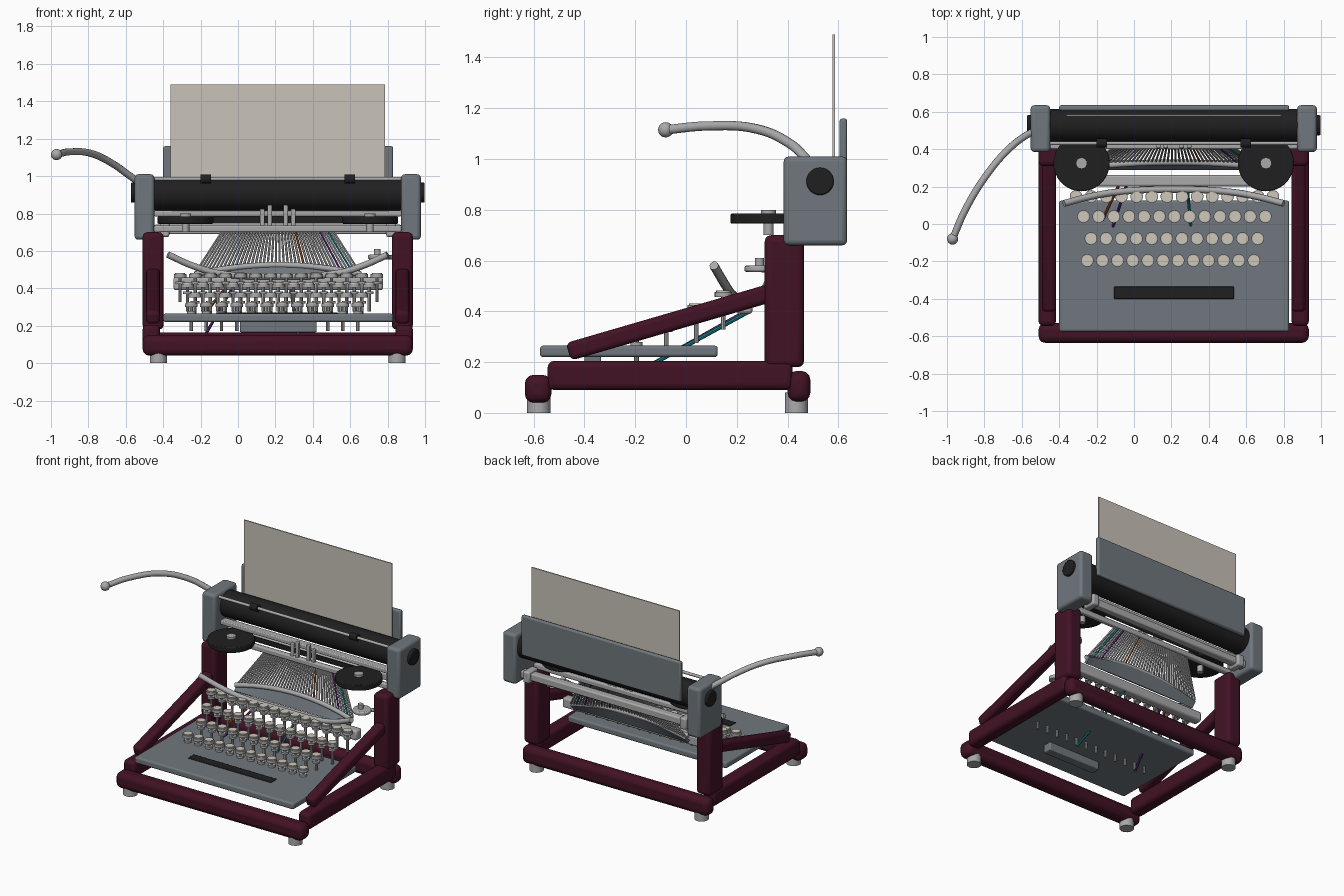
import bpy, math
from mathutils import Vector

if "Cube" in bpy.data.objects:
    bpy.data.objects.remove(bpy.data.objects["Cube"])

CX = 0.2125  # symmetry plane of the machine body


def mat(name, r, g, b):
    m = bpy.data.materials.new(name)
    m.diffuse_color = (r, g, b, 1)
    m.use_nodes = True
    m.node_tree.nodes["Principled BSDF"].inputs["Base Color"].default_value = m.diffuse_color
    return m


MAROON = mat("maroon paint", 0.055, 0.006, 0.018)
SLATE = mat("slate grey", 0.16, 0.185, 0.205)
METAL = mat("light metal", 0.40, 0.40, 0.41)
BLACK = mat("black rubber", 0.014, 0.014, 0.015)
PAPER = mat("warm paper", 0.58, 0.54, 0.48)
IVORY = mat("ivory key", 0.62, 0.57, 0.49)
ORANGE = mat("orange", 0.36, 0.08, 0.015)
PURPLE = mat("purple", 0.12, 0.025, 0.22)
TEAL = mat("teal", 0.01, 0.24, 0.28)


def finish(o, name, m):
    o.name = name
    o.data.materials.append(m)
    return o


def smooth(o):
    bpy.context.view_layer.objects.active = o
    o.select_set(True)
    bpy.ops.object.shade_smooth_by_angle(angle=math.radians(40))
    o.select_set(False)


def box(name, m, x, y, z, bevel=0.0, seg=3):
    """Box from (min, max) pairs on each axis, with rounded edges."""
    bpy.ops.mesh.primitive_cube_add(size=1)
    o = finish(bpy.context.object, name, m)
    lo, hi = Vector((x[0], y[0], z[0])), Vector((x[1], y[1], z[1]))
    for v in o.data.vertices:
        v.co = [(lo[i] + hi[i]) / 2 + v.co[i] * (hi[i] - lo[i]) for i in range(3)]
    if bevel:
        b = o.modifiers.new("round", 'BEVEL')
        b.width, b.segments = bevel, seg
        smooth(o)
    return o


def rod(name, m, a, b, r, sides=16, bevel=0.0):
    """Cylinder between two points."""
    a, b = Vector(a), Vector(b)
    bpy.ops.mesh.primitive_cylinder_add(radius=r, depth=(b - a).length, vertices=sides,
                                        location=(a + b) / 2)
    o = finish(bpy.context.object, name, m)
    o.rotation_euler = (b - a).to_track_quat('Z', 'Y').to_euler()
    if bevel:
        w = o.modifiers.new("round", 'BEVEL')
        w.width, w.segments = bevel, 2
    smooth(o)
    return o


def tube(name, m, pts, r):
    """Smooth round tube through points."""
    c = bpy.data.curves.new(name, 'CURVE')
    c.dimensions, c.bevel_depth, c.bevel_resolution = '3D', r, 3
    c.use_fill_caps = True
    s = c.splines.new('BEZIER')
    s.bezier_points.add(len(pts) - 1)
    for p, co in zip(s.bezier_points, pts):
        p.co = co
        p.handle_left_type = p.handle_right_type = 'AUTO'
    s.resolution_u = 8
    o = bpy.data.objects.new(name, c)
    bpy.context.collection.objects.link(o)
    c.materials.append(m)
    return o


# Frame: cross bars, then side bars, posts, braces and feet on both sides
box("front_bar", MAROON, (-0.51, 0.935), (-0.635, -0.53), (0.04, 0.15), 0.035)
box("rear_bar", MAROON, (-0.51, 0.935), (0.40, 0.49), (0.045, 0.165), 0.035)
for tag, s in (("left", -1), ("right", 1)):
    def sx(a, b):
        return tuple(sorted((CX + s * a, CX + s * b)))
    box(tag + "_side_bar", MAROON, sx(0.63, 0.7225), (-0.545, 0.42), (0.09, 0.205), 0.025)
    box(tag + "_post", MAROON, sx(0.61, 0.7225), (0.31, 0.465), (0.18, 0.70), 0.025)
    brace = box(tag + "_brace", MAROON, (-0.0375, 0.0375), (-0.42, 0.42), (-0.036, 0.036), 0.02)
    brace.location = (CX + s * 0.667, -0.06, 0.358)
    brace.rotation_euler.x = math.atan2(0.23, 0.79)
    for end, y in (("front", -0.58), ("rear", 0.435)):
        rod(f"{tag}_{end}_foot", METAL, (CX + s * 0.638, y, 0), (CX + s * 0.638, y, 0.08), 0.046, 24)
    # Carriage end blocks and platen knobs
    box(tag + "_carriage_end", SLATE, sx(0.66, 0.765), (0.385, 0.635), (0.66, 1.01), 0.02)
    rod(tag + "_platen_knob", BLACK, (CX + s * 0.74, 0.528, 0.912), (CX + s * 0.785, 0.528, 0.912),
        0.054, 32, 0.006)
    # Ribbon spools with hubs
    x = CX + s * 0.493
    rod(tag + "_ribbon_spool", BLACK, (x, 0.325, 0.745), (x, 0.325, 0.785), 0.15, 48, 0.006)
    rod(tag + "_spool_hub", METAL, (x, 0.325, 0.78), (x, 0.325, 0.80), 0.03, 20)
    rod(tag + "_spool_axle", METAL, (x, 0.325, 0.70), (x, 0.325, 0.75), 0.02, 12)
    # Bail rollers and carriage clips
    x = CX + s * 0.385
    rod(tag + "_bail_roller", BLACK, (x - 0.027, 0.432, 0.985), (x + 0.027, 0.432, 0.985), 0.024, 20)
    box(tag + "_rail_clip", METAL, sx(0.58, 0.63), (0.50, 0.60), (0.675, 0.755), 0.01, 2)

# Key deck with space bar plate and its lever block underneath
box("key_deck", SLATE, (-0.40, 0.83), (-0.575, 0.125), (0.22, 0.265), 0.012)
box("space_bar", BLACK, (-0.107, 0.535), (-0.40, -0.335), (0.26, 0.27), 0.004, 2)
box("space_bar_block", SLATE, (0.01, 0.42), (-0.40, -0.335), (0.165, 0.225), 0.006, 2)

# Keys: stem, metal cup and ivory top, in four stepped rows
rows = [(-0.25, 12, -0.195), (-0.23, 12, -0.078), (-0.27, 13, 0.04), (-0.31, 14, 0.147)]
for r, (x0, n, y) in enumerate(rows):
    top = 0.322 + r * 0.052
    for i in range(n):
        x = x0 + i * 0.081
        tag = f"key_{r + 1}_{i + 1}"
        rod(tag + "_stem", METAL, (x, y, top - 0.15), (x, y, top - 0.01), 0.009, 8)
        rod(tag + "_collar", METAL, (x, y, top - 0.056), (x, y, top - 0.042), 0.024, 14)
        rod(tag + "_cup", METAL, (x, y, top - 0.022), (x, y, top - 0.002), 0.034, 18)
        rod(tag + "_top", IVORY, (x, y, top - 0.006), (x, y, top + 0.004), 0.028, 18)

# Curved guard rail above the keys
tube("guard_rail", METAL, [(-0.375, 0.11, 0.58), (-0.24, 0.145, 0.52), (-0.10, 0.17, 0.48),
                           (CX, 0.185, 0.465), (0.525, 0.17, 0.48), (0.665, 0.145, 0.52),
                           (0.80, 0.11, 0.58)], 0.018)

# Type basket: lower beam, crescent segment and fan of type bars
box("basket_beam", METAL, (-0.345, 0.775), (0.20, 0.262), (0.39, 0.46), 0.012, 2)


def arc(u, y=0.325):
    return (CX + 0.445 * u, y, 0.475 + 0.05 * (1 - u * u))


steps = [i / 12 - 1 for i in range(25)]
tube("basket_arc", METAL, [arc(u, 0.305 + 0.025 * (1 - u * u)) for u in steps[::3]], 0.016)
verts = [arc(u) for u in steps] + [(CX + 0.445 * u, 0.29, 0.44) for u in steps]
me = bpy.data.meshes.new("crescent_segment")
me.from_pydata(verts, [], [(i, i + 25, i + 26, i + 1) for i in range(24)])
seg = bpy.data.objects.new("crescent_segment", me)
bpy.context.collection.objects.link(seg)
me.materials.append(SLATE)
seg.modifiers.new("thick", 'SOLIDIFY').thickness = 0.02

N = 42
special = {27: ORANGE, 36: PURPLE, 39: TEAL}
for i in range(N):
    u = 2 * i / (N - 1) - 1
    rod(f"type_bar_{i + 1}", special.get(i, METAL), arc(u, 0.33),
        (CX + 0.30 * u, 0.42, 0.70), 0.0065, 6)

# Coloured linkage rods under the keys
rod("orange_link", ORANGE, (-0.17, 0.02, 0.275), (-0.08, 0.21, 0.385), 0.008, 8)
rod("purple_link", PURPLE, (-0.17, -0.19, 0.16), (-0.04, 0.21, 0.385), 0.008, 8)
rod("teal_link", TEAL, (0.32, -0.19, 0.16), (0.28, 0.25, 0.40), 0.008, 8)

# Carriage: platen, rails, ribbon, bail rod and type guide
rod("platen", BLACK, (-0.47, 0.528, 0.905), (0.90, 0.528, 0.905), 0.088, 48)
box("front_rail", METAL, (-0.45, 0.875), (0.40, 0.435), (0.70, 0.737), 0.008, 2)
box("rear_rail", METAL, (-0.45, 0.875), (0.525, 0.58), (0.69, 0.74), 0.008, 2)
box("upper_rail", METAL, (-0.45, 0.875), (0.445, 0.50), (0.785, 0.815), 0.006, 2)
box("ribbon", BLACK, (-0.28, 0.705), (0.428, 0.433), (0.748, 0.783))
rod("bail_rod", METAL, (-0.46, 0.432, 0.985), (0.885, 0.432, 0.985), 0.010, 12)
for i, x in enumerate((0.13, 0.17, 0.255, 0.295)):
    h = 0.825 if i in (0, 3) else 0.845
    box(f"type_guide_{i + 1}", METAL, (x - 0.012, x + 0.012), (0.405, 0.427), (0.72, h), 0.005, 2)

# Paper and its backing table
box("paper_table", SLATE, (-0.40, 0.83), (0.605, 0.635), (0.88, 1.16), 0.010, 2)
box("paper_sheet", PAPER, (-0.36, 0.785), (0.578, 0.586), (0.90, 1.49))

# Bell beside the right post
rod("bell", METAL, (0.755, 0.29, 0.555), (0.755, 0.29, 0.58), 0.06, 24, 0.008)
rod("bell_stud", METAL, (0.745, 0.29, 0.57), (0.745, 0.29, 0.61), 0.018, 12)
rod("bell_bracket", METAL, (0.755, 0.30, 0.565), (0.84, 0.36, 0.565), 0.012, 10)

# Carriage return lever with ball end
tube("return_lever", METAL, [(-0.97, -0.08, 1.115), (-0.90, 0.08, 1.13), (-0.775, 0.28, 1.118),
                             (-0.66, 0.41, 1.06), (-0.59, 0.465, 1.01), (-0.52, 0.505, 0.96)], 0.019)
bpy.ops.mesh.primitive_uv_sphere_add(radius=0.03, segments=20, ring_count=12,
                                     location=(-0.97, -0.08, 1.115))
smooth(finish(bpy.context.object, "lever_ball", METAL))
